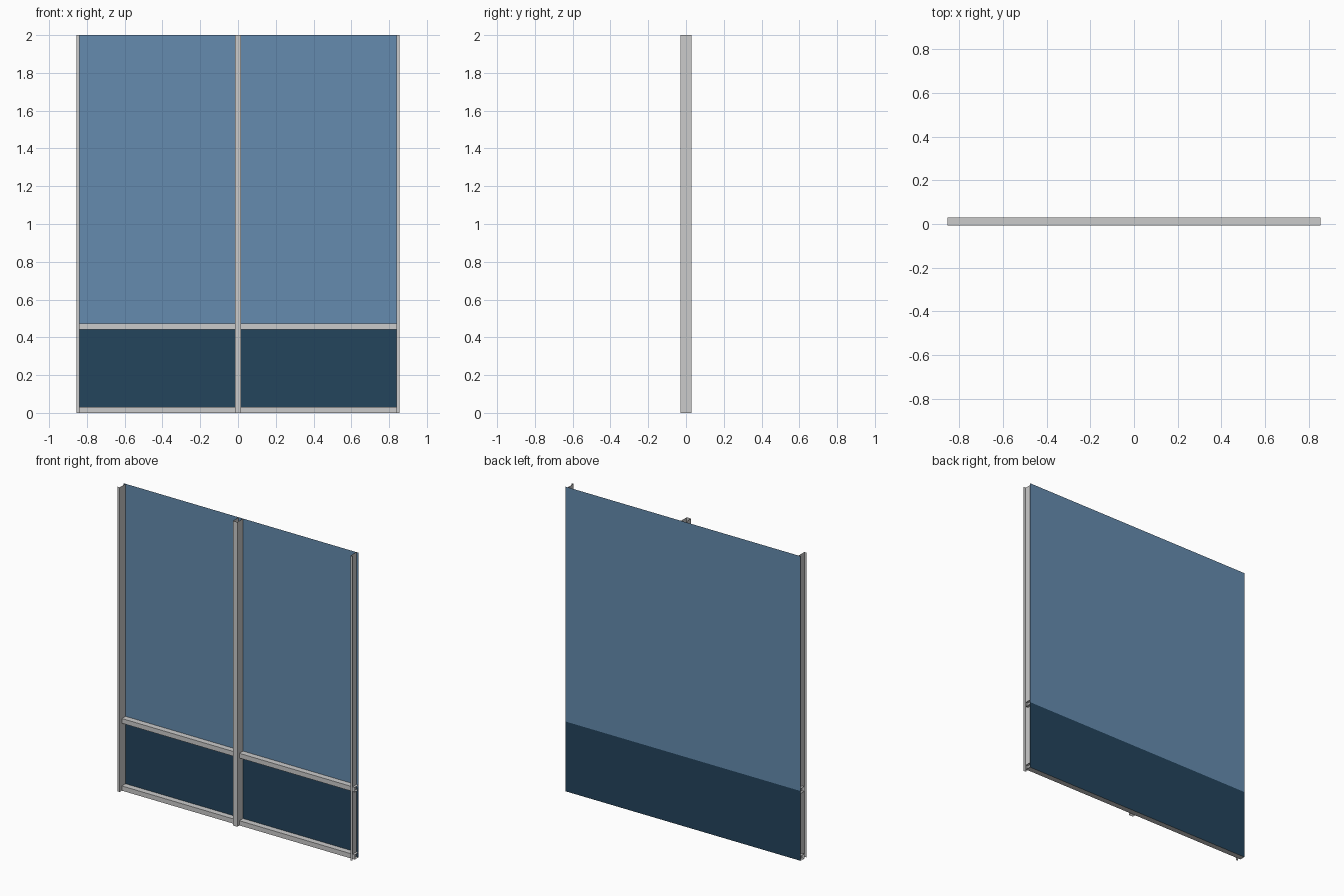
import bpy

HALF_W, HEIGHT = 0.854, 2.0
FRONT, BACK = -0.03, 0.03
RAIL_FRONT = -0.008
RAIL_H = 0.031
SPLIT = 0.458
POST = 0.016

cube = bpy.data.objects.get("Cube")
if cube:
    bpy.data.objects.remove(cube, do_unlink=True)


def material(name, rgb):
    mat = bpy.data.materials.new(name)
    mat.use_nodes = True
    colour = (*rgb, 1.0)
    mat.diffuse_color = colour
    mat.node_tree.nodes["Principled BSDF"].inputs["Base Color"].default_value = colour
    return mat


metal = material("light grey metal", (0.60, 0.60, 0.60))
glass = material("blue glass", (0.13, 0.26, 0.43))
spandrel = material("dark blue panel", (0.017, 0.058, 0.107))


def sheet(name, start, end, mat):
    """Sweep an open line of points to a matching line, as folded sheet."""
    n = len(start)
    faces = [(i, i + 1, n + i + 1, n + i) for i in range(n - 1)]
    mesh = bpy.data.meshes.new(name)
    mesh.from_pydata(start + end, [], faces)
    mesh.materials.append(mat)
    obj = bpy.data.objects.new(name, mesh)
    bpy.context.collection.objects.link(obj)
    return obj


def post(name, section):
    """Upright channel, open at both ends."""
    return sheet(name, [(x, y, 0) for x, y in section],
                 [(x, y, HEIGHT) for x, y in section], metal)


def rail(name, z):
    """Horizontal channel running behind the posts."""
    section = [(BACK, z), (RAIL_FRONT, z),
               (RAIL_FRONT, z + RAIL_H), (BACK, z + RAIL_H)]
    return sheet(name, [(HALF_W, y, h) for y, h in section],
                 [(-HALF_W, y, h) for y, h in section], metal)


def pane(name, low, high, mat):
    return sheet(name, [(HALF_W, BACK, low), (-HALF_W, BACK, low)],
                 [(HALF_W, BACK, high), (-HALF_W, BACK, high)], mat)


# Panels across the back
pane("lower_panel", 0, SPLIT, spandrel)
pane("upper_glass", SPLIT, HEIGHT, glass)

# Horizontal rails
rail("bottom_rail", 0)
rail("middle_rail", SPLIT - RAIL_H / 2)

# Full channel in the middle, half channels open to the outside at the ends
post("centre_post", [(-POST, BACK), (-POST, FRONT), (POST, FRONT), (POST, BACK)])
inner = HALF_W - POST
post("left_post", [(inner, BACK), (inner, FRONT), (HALF_W, FRONT)])
post("right_post", [(-HALF_W, FRONT), (-inner, FRONT), (-inner, BACK)])
